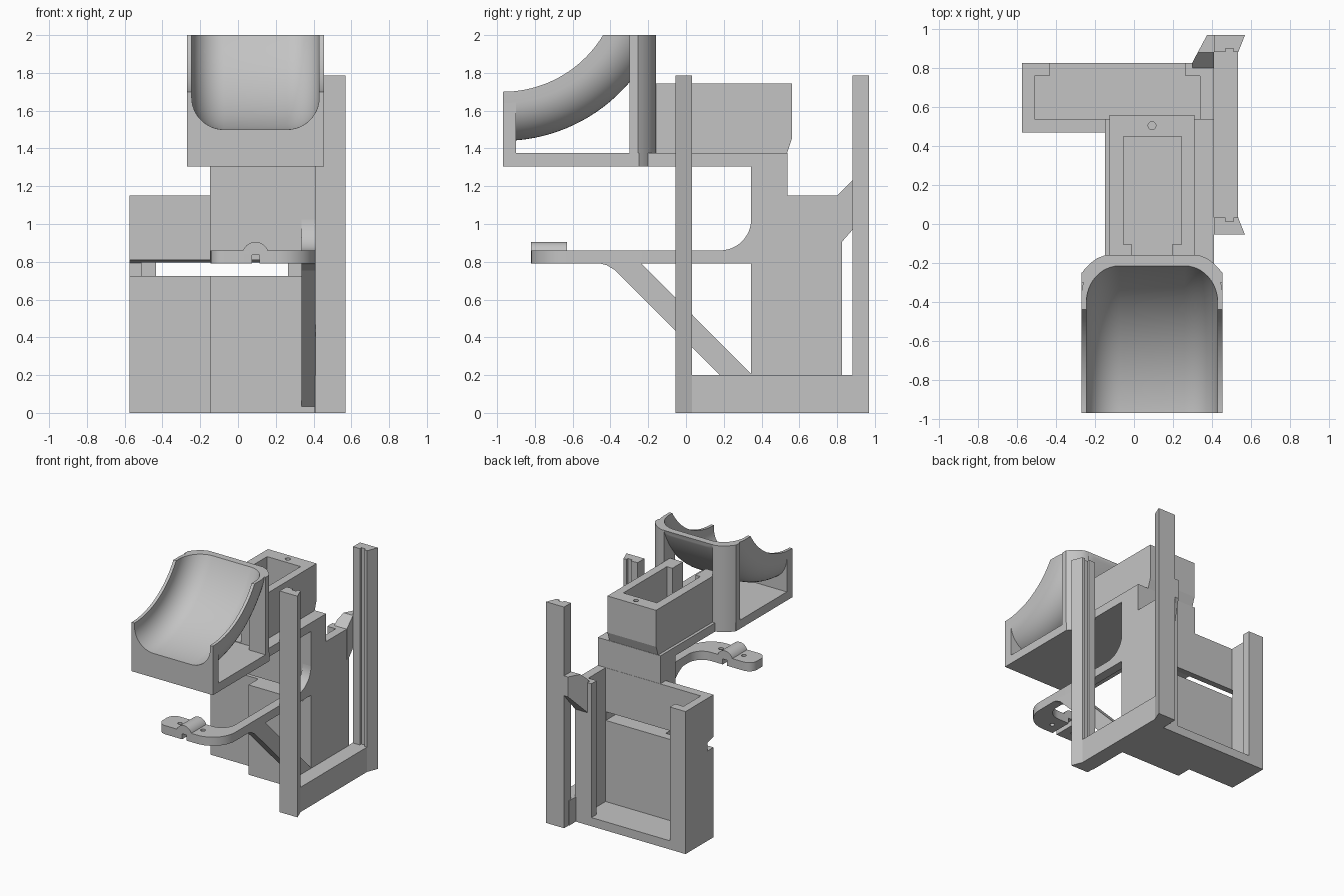
import bpy, bmesh, math
from mathutils import Vector

old = bpy.data.objects.get("Cube")
if old:
    bpy.data.objects.remove(old)

grey = bpy.data.materials.new("plain grey")
grey.use_nodes = True
grey.diffuse_color = (0.55, 0.55, 0.55, 1)
grey.node_tree.nodes["Principled BSDF"].inputs["Base Color"].default_value = grey.diffuse_color

CX = 0.0925          # centre line of the hopper and feed box
AXIS = (-0.97, 2.32)  # y, z of the axis the trough curves round


def finish(name, bm):
    bmesh.ops.recalc_face_normals(bm, faces=bm.faces)
    mesh = bpy.data.meshes.new(name)
    bm.to_mesh(mesh)
    bm.free()
    mesh.materials.append(grey)
    ob = bpy.data.objects.new(name, mesh)
    bpy.context.collection.objects.link(ob)
    return ob


def prism(name, pts, lo, hi, axis="z"):
    """Extrude a 2D outline along an axis (x: pts are y,z; y: x,z; z: x,y)."""
    place = {"x": lambda p, d: (d, p[0], p[1]),
             "y": lambda p, d: (p[0], d, p[1]),
             "z": lambda p, d: (p[0], p[1], d)}[axis]
    bm = bmesh.new()
    rings = [[bm.verts.new(place(p, d)) for p in pts] for d in (lo, hi)]
    n = len(pts)
    for ring in rings:
        bm.faces.new(ring)
    for i in range(n):
        j = (i + 1) % n
        bm.faces.new((rings[0][i], rings[0][j], rings[1][j], rings[1][i]))
    return finish(name, bm)


def box(name, x0, x1, y0, y1, z0, z1):
    return prism(name, [(x0, y0), (x1, y0), (x1, y1), (x0, y1)], z0, z1)


def arc(cx, cy, r, a0, a1, n=12):
    angles = [math.radians(a0 + (a1 - a0) * i / n) for i in range(n + 1)]
    return [(cx + r * math.cos(a), cy + r * math.sin(a)) for a in angles]


def boolean(ob, cutter, op="DIFFERENCE", keep=False):
    mod = ob.modifiers.new("cut", "BOOLEAN")
    mod.operation, mod.object, mod.solver = op, cutter, "EXACT"
    deps = bpy.context.evaluated_depsgraph_get()
    mesh = bpy.data.meshes.new_from_object(ob.evaluated_get(deps))
    ob.modifiers.clear()
    ob.data = mesh
    if not keep:
        bpy.data.objects.remove(cutter)
    return ob


def swept_u(name, half, r_top, r_bottom, corner, start, stop, steps=32):
    """Sweep a round-cornered U section round the trough axis."""
    low = r_bottom - corner
    section = [(CX - half, r_top)] + arc(CX - half + corner, low, corner, 180, 90)
    section += arc(CX + half - corner, low, corner, 90, 0) + [(CX + half, r_top)]
    bm = bmesh.new()
    rings = []
    for i in range(steps + 1):
        t = math.radians(start + (stop - start) * i / steps)
        rings.append([bm.verts.new((x, AXIS[0] + r * math.sin(t), AXIS[1] - r * math.cos(t)))
                      for x, r in section])
    n = len(section)
    for a, b in zip(rings, rings[1:]):
        for i in range(n):
            j = (i + 1) % n
            bm.faces.new((a[i], a[j], b[j], b[i]))
    bm.faces.new(rings[0])
    bm.faces.new(rings[-1])
    return finish(name, bm)


def smooth(ob):
    bpy.ops.object.select_all(action="DESELECT")
    ob.select_set(True)
    bpy.context.view_layer.objects.active = ob
    bpy.ops.object.shade_smooth_by_angle(angle=math.radians(30))


# Hopper: curved trough, front wall, floor and rounded rear columns
inside = swept_u("trough_cutter", 0.3375, 0.25, 0.82, 0.17, -8, 88)
trough = swept_u("hopper_trough", 0.3625, 0.62, 0.88, 0.2, -6, 86)
boolean(trough, box("clip", -0.5, 0.7, -0.97, -0.16, 1.3, 2), "INTERSECT")
boolean(trough, inside, keep=True)
front_wall = box("hopper_front_wall", -0.27, 0.455, -0.97, -0.9, 1.305, 1.7)
boolean(front_wall, inside, keep=True)
box("hopper_floor", -0.27, 0.455, -0.97, -0.25, 1.305, 1.375)
for side, name in ((-1, "right"), (1, "left")):
    outline = [(0.2175, -0.3), (0.3625, -0.3), (0.3625, -0.255), (0.345, -0.23),
               (0.315, -0.2), (0.28, -0.175), (0.24, -0.16), (0.2175, -0.16)]
    column = prism("hopper_column_" + name, [(CX + side * x, y) for x, y in outline], 1.305, 2)
    boolean(column, inside, keep=True)
    smooth(column)
bpy.data.objects.remove(inside)
smooth(trough)
smooth(front_wall)

# Feed box with its cavity, outlet and pin hole
feed = prism("feed_box", [(-0.24, 1.375), (0.535, 1.375), (0.56, 1.45), (0.56, 1.745),
                          (-0.24, 1.745)], -0.125, 0.31, "x")
boolean(feed, box("cavity", -0.055, 0.245, -0.105, 0.45, 1.38, 1.9))
boolean(feed, box("outlet", -0.01, 0.195, -0.4, -0.09, 1.38, 1.9))
boolean(feed, prism("pin_hole", arc(CX, 0.505, 0.02, 0, 345, 23), 1.6, 1.9))
box("feed_support", -0.148, 0.41, -0.26, 0.535, 1.305, 1.375)


# Main column and rear holder, both cut by the same through slot
def slot():
    return prism("slot", [(0.3, 0.725), (0.545, 0.725), (0.545, 0.794), (0.47, 0.81),
                          (0.3, 0.81)], -0.7, 0.338, "x")


boolean(box("main_column", -0.148, 0.41, 0.345, 0.538, 0, 1.375), slot())
holder = box("rear_holder", -0.575, 0.41, 0.47, 0.827, 0, 1.15)
boolean(holder, box("pocket", -0.51, 0.34, 0.54, 0.76, 0.07, 1.4))
boolean(holder, box("opening", -0.435, 0.265, 0.7, 1, 0.07, 1.4))
boolean(holder, slot())

# Bent arm with a clamp head
arm_plan = [(0.41, 0.35)] + arc(0.21, -0.62, 0.2, 0, -90)
arm_plan += arc(-0.075, -0.75, 0.07, 270, 180, 6) + arc(-0.075, -0.7, 0.07, 180, 90, 6)
arm_plan += arc(0.215, -0.51, 0.12, -90, 0) + [(0.335, 0.35)]
arm = prism("bent_arm", arm_plan, 0.79, 0.86)
clamp = prism("clamp_bump", arc(CX, 0.835, 0.07, 0, 180, 20), -0.82, -0.63, "y")
for part in (arm, clamp):
    boolean(part, box("wire_notch", 0.075, 0.113, -0.9, -0.55, 0.7, 0.835))
for x in (-0.01, 0.195):
    boolean(arm, prism("screw_hole", arc(x, -0.725, 0.018, 0, 340, 17), 0.7, 0.95))
smooth(arm)
smooth(clamp)
fillet = prism("arm_fillet", arc(0.18, 1.025, 0.165, -90, 0) + [(0.35, 1.025), (0.35, 0.855),
               (0.18, 0.855)], 0.335, 0.41, "x")
smooth(fillet)
prism("arm_brace", [(-0.24, 0.795), (-0.47, 0.795), (-0.42, 0.782), (-0.375, 0.755),
                    (0.35, 0.03), (0.35, 0.2)], 0.335, 0.41, "x")

# Side rack: two grooved uprights on a base rail
upright = [(0.41, -0.055), (0.57, -0.055), (0.535, 0.033), (0.51, 0.033), (0.51, 0.013),
           (0.47, 0.013), (0.47, 0.033), (0.41, 0.033)]
prism("front_upright", upright, 0, 1.785)
prism("rear_upright", [(x, 0.915 - y) for x, y in upright], 0, 1.785)
box("rack_rail", 0.405, 0.535, 0.0, 0.915, 0, 0.2)

# Wedge joining the holder to the rear upright
link = prism("rack_link", [(0.8, 1.15), (0.88, 1.23), (0.97, 1.23), (0.97, 1.07),
                           (0.825, 0.905), (0.8, 0.905)], 0.3, 0.411, "x")
bm = bmesh.new()
bm.from_mesh(link.data)
cut = bmesh.ops.bisect_plane(bm, geom=bm.verts[:] + bm.edges[:] + bm.faces[:],
                             plane_co=Vector((0.3, 0.83, 1)),
                             plane_no=Vector((-0.14, 0.075, 0)), clear_outer=True)
bmesh.ops.holes_fill(bm, edges=[e for e in bm.edges if e.is_boundary])
bmesh.ops.recalc_face_normals(bm, faces=bm.faces)
bm.to_mesh(link.data)
bm.free()
